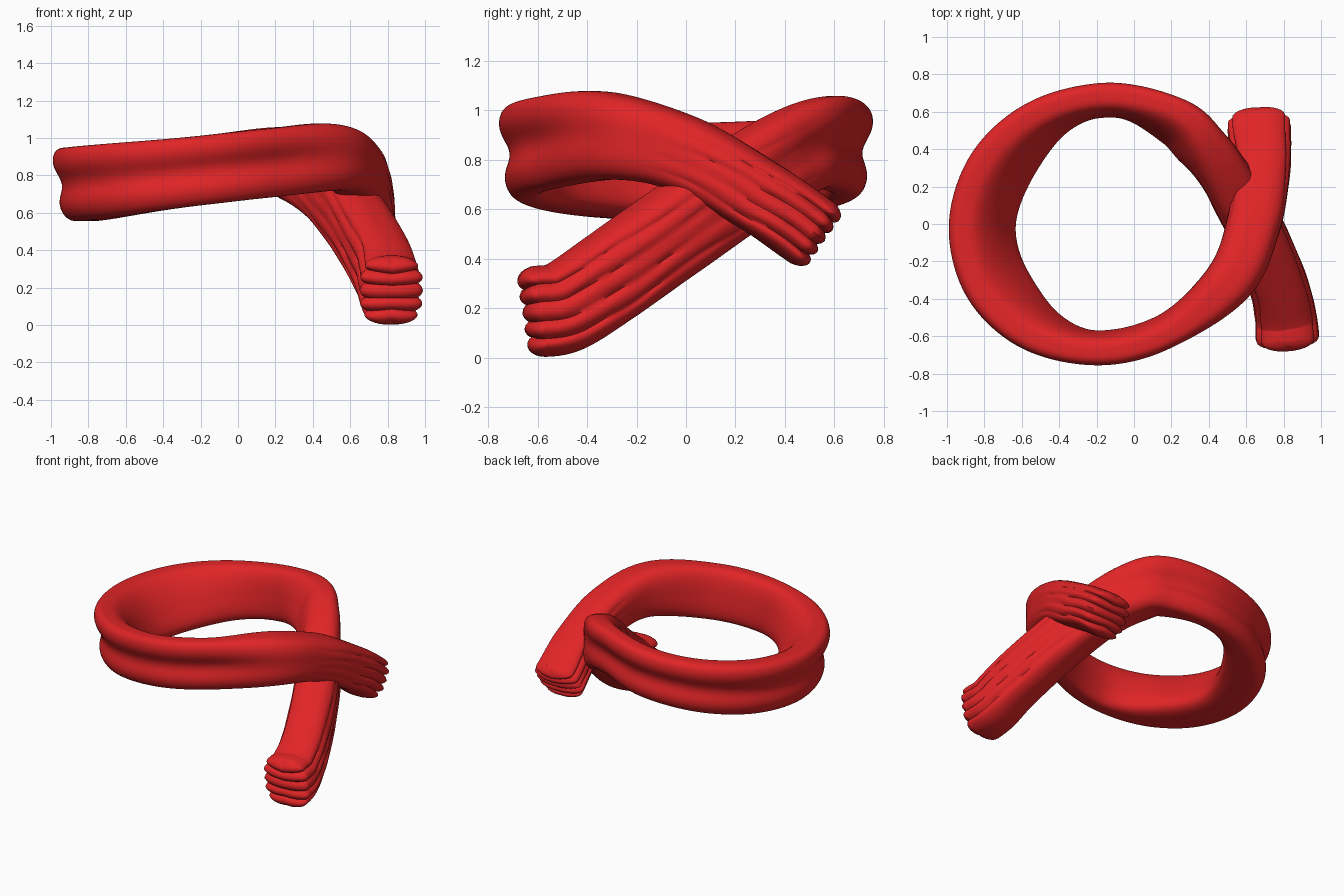
import bpy, bmesh, math
from mathutils import Vector

if "Cube" in bpy.data.objects:
    bpy.data.objects.remove(bpy.data.objects["Cube"])

STEPS, SIDES = 14, 110


def ramp(x, lo, hi):
    """Smooth 0..1 step between lo and hi."""
    t = min(1, max(0, (x - lo) / (hi - lo)))
    return t * t * (3 - 2 * t)


def loop_point(deg):
    """Point on the tilted oval neck loop."""
    a = math.radians(deg)
    y = 0.665 * math.sin(a)
    x = -0.16 + 0.715 * math.cos(a) + 0.05 * y
    return (x, y, 0.848 + 0.11 * x)


# Centre line: crossing short end, neck loop, hanging tail
short_end = [(.67, .51, .505), (.68, .30, .65), (.64, 0, .82), (.51, -.31, .895)]
tail = [(.39, .42, .82), (.54, .18, .67), (.665, -.06, .50),
        (.77, -.32, .315), (.81, -.49, .205), (.82, -.60, .185)]
path = short_end + [loop_point(-60 - 30 * i) for i in range(9)] + tail


def spline(points, steps):
    """Catmull-Rom curve through the points."""
    pts = [Vector(p) for p in points]
    pts = [2 * pts[0] - pts[1]] + pts + [2 * pts[-1] - pts[-2]]
    out = []
    for i in range(1, len(pts) - 2):
        a, b, c, d = pts[i - 1:i + 3]
        for j in range(steps):
            t = j / steps
            out.append(0.5 * (2 * b + (c - a) * t + (2 * a - 5 * b + 4 * c - d) * t ** 2
                              + (3 * b - a - 3 * c + d) * t ** 3))
    out.append(pts[-2])
    return out


def power(x, e):
    return math.copysign(abs(x) ** e, x)


def ring(centre, tangent, along, squeeze=1.0, push=0.0):
    """One cross-section; squeeze and push shape the pleated end caps."""
    x = centre.x
    pleat = max(0, 1 - along / 0.14, (along - 0.68) / 0.32) ** 1.3
    near = ramp(x, 0.15, 0.6)
    left = ramp(-x, 0.2, 0.85)
    back = ramp(x, -0.1, 0.25) * ramp(centre.y, 0.2, 0.5) * ramp(along, 0.3, 0.5)
    h = 0.185 - 0.018 * (1 - ramp(along, 0.08, 0.2)) * near + 0.012 * left
    h -= 0.016 * near * (1 - ramp(along, 0.12, 0.2))
    t = 0.09 + 0.052 * near + 0.02 * pleat + 0.018 * left
    flare = 0.17 * left + 0.08 * back
    lean = (0.02 + 0.012 * left + 0.01 * back) * (1 - near)
    groove = 0.042 * (1 - ramp(x, 0.1, 0.7))
    out_dir = Vector((0, 0, 1)).cross(tangent).normalized()
    up_dir = tangent.cross(out_dir)
    flip = 1 if along > 0.5 else -1
    verts = []
    for i in range(SIDES):
        a = math.tau * i / SIDES
        c, s = math.cos(a), math.sin(a)
        n, v = power(c, 0.62), power(s, 0.72)
        # Pleats run along the cloth and deepen toward the ends
        wob = 0.5 * math.sin(along * 60 + v * 3) * (1 - pleat)
        fold = abs(math.cos(2.5 * math.pi * v + wob))
        dent = 0.036 * pleat * (fold ** 0.6 - 0.75)
        side = t * n
        side += power(c, 0.5) * dent * (1 + 0.4 * math.sin(along * 130 + v * 9) * (1 - pleat))
        if c > 0:
            side -= groove * math.exp(-(v / 0.4) ** 2) * min(1, c * 3)
        else:
            side += flare * n * (0.5 - 0.5 * v)
        side += lean * v
        fwd = (push + (dent * 0.7 if squeeze < 1 else 0)) * flip
        height = h * (0.86 + 0.14 * squeeze)
        verts.append(centre + out_dir * side * squeeze + up_dir * v * height + tangent * fwd)
    return verts


# Scarf body: main sweep plus rounded, pleated ends that close on a line
line = spline(path, STEPS)
last = len(line) - 1
tangents = [(line[min(i + 1, last)] - line[max(i - 1, 0)]).normalized() for i in range(last + 1)]
caps = [(math.cos(k * math.pi / 14), 0.055 * math.sin(k * math.pi / 14)) for k in range(1, 8)]
rings = [ring(line[0], tangents[0], 0, q, p) for q, p in reversed(caps)]
rings += [ring(p, tangents[i], i / last) for i, p in enumerate(line)]
rings += [ring(line[-1], tangents[-1], 1, q, p) for q, p in caps]

bm = bmesh.new()
loops = [[bm.verts.new(p) for p in r] for r in rings]
for a, b in zip(loops, loops[1:]):
    for i in range(SIDES):
        j = (i + 1) % SIDES
        bm.faces.new((a[i], a[j], b[j], b[i]))
bmesh.ops.remove_doubles(bm, verts=loops[0] + loops[-1], dist=0.0005)
bmesh.ops.recalc_face_normals(bm, faces=bm.faces)
mesh = bpy.data.meshes.new("scarf")
bm.to_mesh(mesh)
bm.free()
scarf = bpy.data.objects.new("scarf", mesh)
bpy.context.collection.objects.link(scarf)

# Red cloth
mat = bpy.data.materials.new("red_cloth")
mat.diffuse_color = (0.75, 0.018, 0.02, 1)
mat.use_nodes = True
mat.node_tree.nodes["Principled BSDF"].inputs["Base Color"].default_value = mat.diffuse_color
mesh.materials.append(mat)
bpy.context.view_layer.objects.active = scarf
scarf.select_set(True)
bpy.ops.object.shade_smooth_by_angle(angle=math.radians(60))
